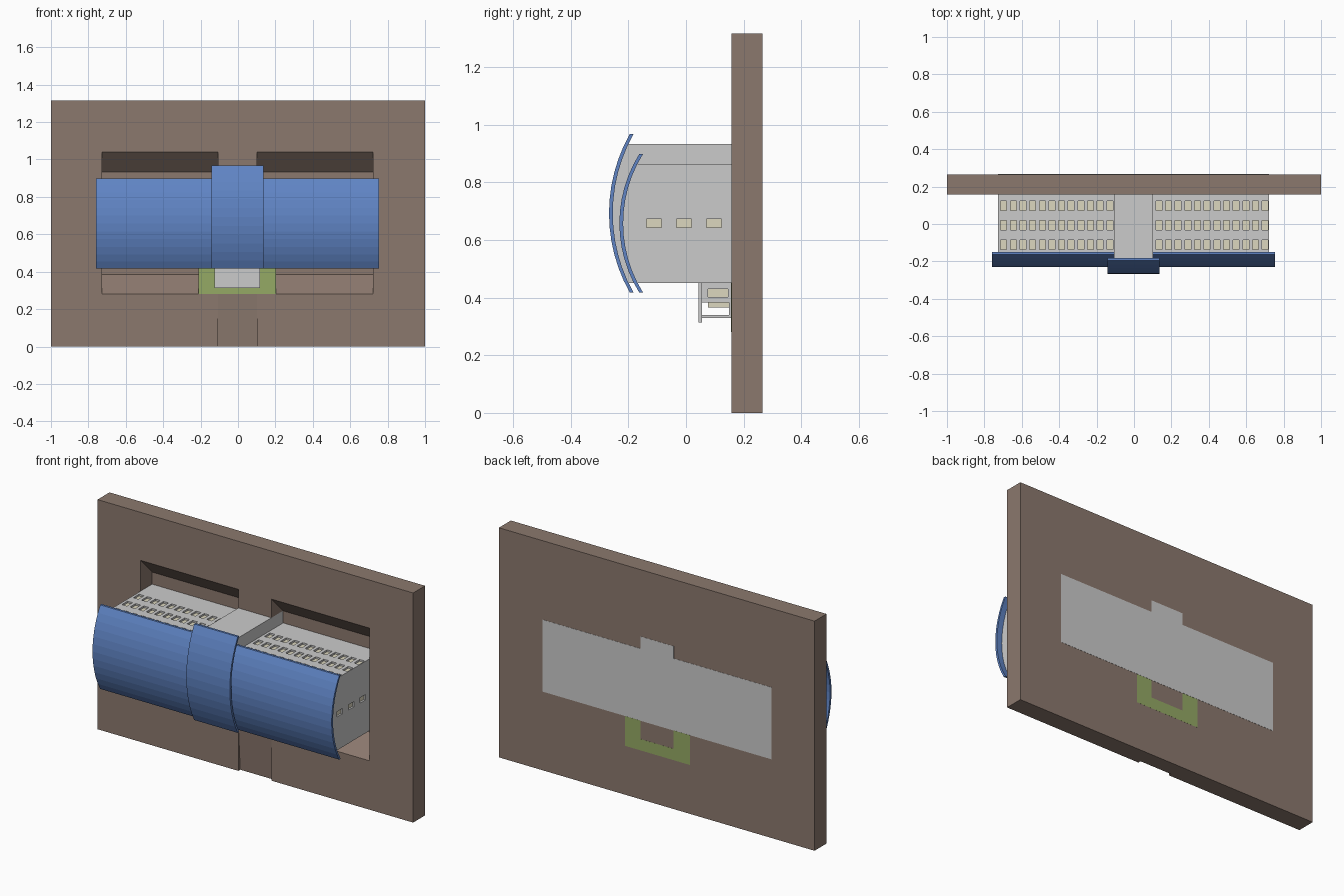
import bpy, bmesh, math

if "Cube" in bpy.data.objects:
    bpy.data.objects.remove(bpy.data.objects["Cube"])

CX = -0.003           # building centre line
FRONT, BACK = 0.157, 0.265


def material(name, col):
    m = bpy.data.materials.new(name)
    m.diffuse_color = (*col, 1)
    m.use_nodes = True
    m.node_tree.nodes["Principled BSDF"].inputs["Base Color"].default_value = m.diffuse_color
    return m


EARTH = material("earth", (0.26, 0.19, 0.155))
BLUE = material("roof_blue", (0.115, 0.23, 0.55))
GREEN = material("grass", (0.30, 0.40, 0.13))
CREAM = material("window_cream", (0.72, 0.68, 0.52))


def finish(name, bm, mat=None):
    bmesh.ops.recalc_face_normals(bm, faces=bm.faces)
    me = bpy.data.meshes.new(name)
    bm.to_mesh(me)
    bm.free()
    ob = bpy.data.objects.new(name, me)
    bpy.context.collection.objects.link(ob)
    if mat:
        me.materials.append(mat)
    return ob


def add_prism(bm, pts, x0, x1):
    """Extrude a (y, z) outline from x0 to x1."""
    f = bm.faces.new([bm.verts.new((x0, y, z)) for y, z in pts])
    r = bmesh.ops.extrude_face_region(bm, geom=[f])
    vs = [g for g in r["geom"] if isinstance(g, bmesh.types.BMVert)]
    bmesh.ops.translate(bm, verts=vs, vec=(x1 - x0, 0, 0))


def add_box(bm, x0, x1, y0, y1, z0, z1):
    add_prism(bm, [(y0, z0), (y1, z0), (y1, z1), (y0, z1)], x0, x1)


def prism(name, pts, x0, x1, mat=None):
    bm = bmesh.new()
    add_prism(bm, pts, x0, x1)
    return finish(name, bm, mat)


def boxes(name, items, mat=None):
    bm = bmesh.new()
    for b in items:
        add_box(bm, *b)
    return finish(name, bm, mat)


def cut(target, cutter):
    m = target.modifiers.new("cut", "BOOLEAN")
    m.operation, m.solver, m.object = "DIFFERENCE", "EXACT", cutter
    bpy.context.view_layer.objects.active = target
    bpy.ops.object.modifier_apply(modifier=m.name)
    bpy.data.objects.remove(cutter)


def arc(y_end, z0, z1, sag, n=12):
    """Bulge towards -y between two ends at y_end, as (y, z) points."""
    h, zc = (z1 - z0) / 2, (z0 + z1) / 2
    r = (h * h + sag * sag) / (2 * sag)
    a = math.asin(h / r)
    yc = y_end - sag + r
    return [(yc - r * math.cos(t), zc + r * math.sin(t))
            for t in (-a + 2 * a * i / n for i in range(n + 1))]


def inside(pts, z0, z1):
    """Part of an arc between two heights, with interpolated ends."""
    def at(z):
        for (ya, za), (yb, zb) in zip(pts, pts[1:]):
            if za <= z <= zb:
                return ya + (yb - ya) * (z - za) / (zb - za)
    return [(at(z0), z0)] + [p for p in pts if z0 < p[1] < z1] + [(at(z1), z1)]


# ground slab with two sloped pits and a shallow entrance ramp
slab = boxes("ground_slab", [(-1, 1, FRONT, BACK, 0, 1.315)], EARTH)
pit = [(0.147, 0.27), (0.263, 0.385), (0.263, 0.932), (0.147, 1.05)]
for x0, x1 in ((-0.728, -0.108), (0.102, 0.722)):
    cut(slab, prism("pit_cutter", pit, x0, x1))
cut(slab, prism("ramp_cutter", [(0.14, -0.01), (0.175, -0.01), (FRONT, 0.28), (0.14, 0.28)],
                -0.108, 0.102))

# U-shaped lawn around the entrance
boxes("lawn", [(-0.21, -0.108, 0.1565, 0.2655, 0.28, 0.45),
               (0.102, 0.202, 0.1565, 0.2655, 0.28, 0.45),
               (-0.108, 0.102, 0.1565, 0.2655, 0.28, 0.345)], GREEN)

# curved roofs: left and right wing, raised centre
T = 0.013
roof_specs = {"wing": (-0.157, 0.417, 0.898, 0.071), "centre": (-0.190, 0.417, 0.967, 0.074)}
under = {}
for k, (ye, z0, z1, sag) in roof_specs.items():
    outer = arc(ye - 0.005, z0, z1, sag - 0.002)
    inner = [(y + T, z) for y, z in outer]
    under[k] = inner
    spans = [("", -0.141, 0.135)] if k == "centre" else \
        [("_left", -0.76, CX), ("_right", CX, 0.755)]
    for s, x0, x1 in spans:
        prism(k + "_roof" + s, outer + inner[::-1], x0, x1, BLUE)

# building bodies, reaching through the slab
core = inside(under["centre"], 0.45, 0.933)
prism("centre_body", core + [(0.266, 0.933), (0.266, 0.45)], -0.108, 0.102)
wing = inside(under["wing"], 0.451, 0.863) + [(0.266, 0.863), (0.266, 0.451)]

# recessed windows on the long faces and the ends
ROWS = (-0.111, -0.007, 0.097)
W, H, D = 0.016, 0.026, 0.014
for side, x0, x1 in (("left", -0.728, -0.108), ("right", 0.102, 0.722)):
    body = prism(side + "_wing", wing, x0, x1)
    holes, panes = [], []
    for y in ROWS:
        for i in range(12):
            x = x0 + 0.031 + i * (x1 - x0 - 0.052) / 11.0
            for z, s in ((0.863, -1), (0.451, 1)):
                a, b, c = z - s * 0.01, z + s * D, z + s * (D - 0.004)
                holes.append((x - W, x + W, y - H, y + H, min(a, b), max(a, b)))
                panes.append((x - W, x + W, y - H, y + H, min(b, c), max(b, c)))
        e, s = (x0, 1) if side == "left" else (x1, -1)
        a, b, c = e - s * 0.01, e + s * D, e + s * (D - 0.004)
        holes.append((min(a, b), max(a, b), y - H, y + H, 0.642, 0.672))
        panes.append((min(b, c), max(b, c), y - H, y + H, 0.642, 0.672))
    cut(body, boxes("window_cutter", holes))
    boxes(side + "_windows", panes, CREAM)

# entrance: porch block, canopy, columns, step and door
porch = boxes("entrance_porch", [(-0.108, 0.102, 0.054, 0.16, 0.382, 0.451)])
cut(porch, boxes("porch_cutter", [(-0.12, -0.096, 0.076, 0.145, 0.402, 0.43),
                                  (0.09, 0.11, 0.076, 0.145, 0.402, 0.43)]))
boxes("porch_windows", [(-0.097, -0.093, 0.076, 0.145, 0.402, 0.43),
                        (0.087, 0.091, 0.076, 0.145, 0.402, 0.43)], CREAM)
boxes("entrance_canopy", [(-0.125, 0.117, 0.044, 0.055, 0.313, 0.451)])
boxes("entrance_columns", [(x - 0.005, x + 0.005, 0.055, 0.158, 0.329, 0.339)
                           for x in (CX - 0.1, CX + 0.1)])
boxes("entrance_step", [(-0.108, 0.102, 0.149, 0.158, 0.329, 0.384)])
boxes("entrance_door", [(-0.05, 0.044, 0.076, 0.149, 0.366, 0.384)], CREAM)
